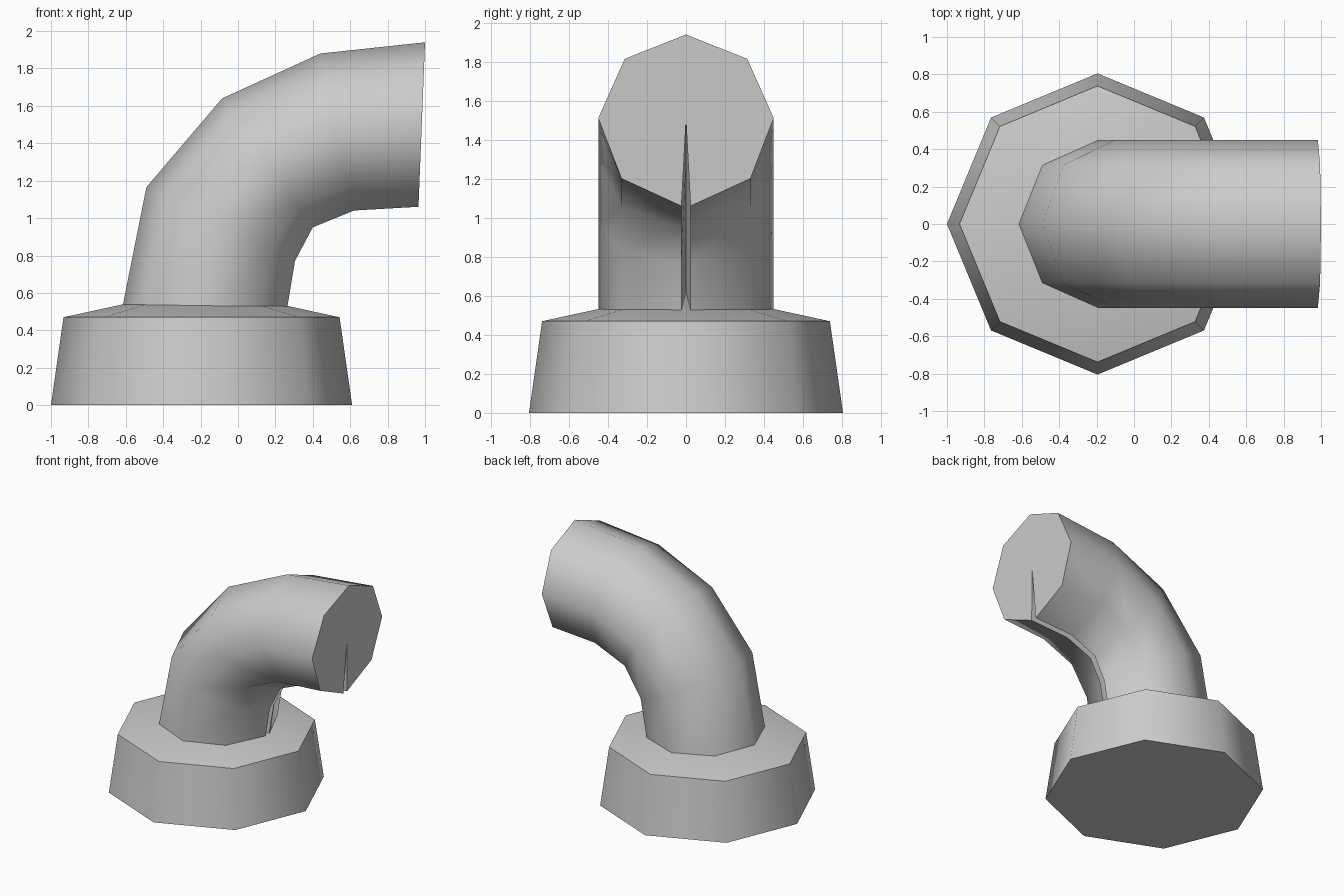
import bpy
import bmesh
from math import cos, sin, pi, radians
from mathutils import Vector

if "Cube" in bpy.data.objects:
    bpy.data.objects.remove(bpy.data.objects["Cube"], do_unlink=True)

grey = bpy.data.materials.new("plain grey")
grey.use_nodes = True
grey.diffuse_color = (0.6, 0.6, 0.6, 1)
grey.node_tree.nodes["Principled BSDF"].inputs["Base Color"].default_value = (0.6, 0.6, 0.6, 1)


def skin(bm, rings):
    """Join successive closed rings of vertices with quads."""
    for a, b in zip(rings, rings[1:]):
        n = len(a)
        for i in range(n):
            j = (i + 1) % n
            bm.faces.new((a[i], a[j], b[j], b[i]))


def finish(bm, name):
    bmesh.ops.recalc_face_normals(bm, faces=bm.faces)
    mesh = bpy.data.meshes.new(name)
    bm.to_mesh(mesh)
    bm.free()
    mesh.materials.append(grey)
    obj = bpy.data.objects.new(name, mesh)
    bpy.context.collection.objects.link(obj)
    bpy.ops.object.select_all(action='DESELECT')
    obj.select_set(True)
    bpy.context.view_layer.objects.active = obj
    bpy.ops.object.shade_smooth_by_angle(angle=radians(50))


# Octagonal base: tapered wall with a shallow cone on top
SIDES = 8
base_x = -0.195
bm = bmesh.new()
rings = [[bm.verts.new((base_x + r * cos(2 * pi * i / SIDES),
                        r * sin(2 * pi * i / SIDES), z)) for i in range(SIDES)]
         for r, z in ((0.805, 0), (0.738, 0.47))]
skin(bm, rings)
bm.faces.new(rings[0])
apex = bm.verts.new((base_x, 0, 0.63))
for i in range(SIDES):
    bm.faces.new((rings[1][i], rings[1][(i + 1) % SIDES], apex))
finish(bm, "base")

# Bent pipe: (outer x, outer z, inner x, inner z) of each section,
# with a thin wedge slit running along the inside of the bend
sections = ((-0.633, 0.45, 0.252, 0.45),
            (-0.49, 1.165, 0.305, 0.77),
            (-0.085, 1.64, 0.40, 0.95),
            (0.44, 1.88, 0.62, 1.04),
            (1.0, 1.94, 0.965, 1.06))
half_width = 0.45
gap = radians(3)
bm = bmesh.new()
rings = []
for ox, oz, ix, iz in sections:
    outer, inner = Vector((ox, 0, oz)), Vector((ix, 0, iz))
    centre, arm = (outer + inner) / 2, (inner - outer) / 2
    ring = [bm.verts.new(centre)]
    for k in range(SIDES + 1):
        a = gap + (2 * pi - 2 * gap) * k / SIDES
        ring.append(bm.verts.new(centre + arm * cos(a) + Vector((0, half_width * sin(a), 0))))
    rings.append(ring)
skin(bm, rings)

# End caps fan out from the slit's inner edge
for ring in (rings[0], rings[-1]):
    for k in range(1, SIDES + 1):
        bm.faces.new((ring[0], ring[k], ring[k + 1]))
finish(bm, "bent_pipe")
